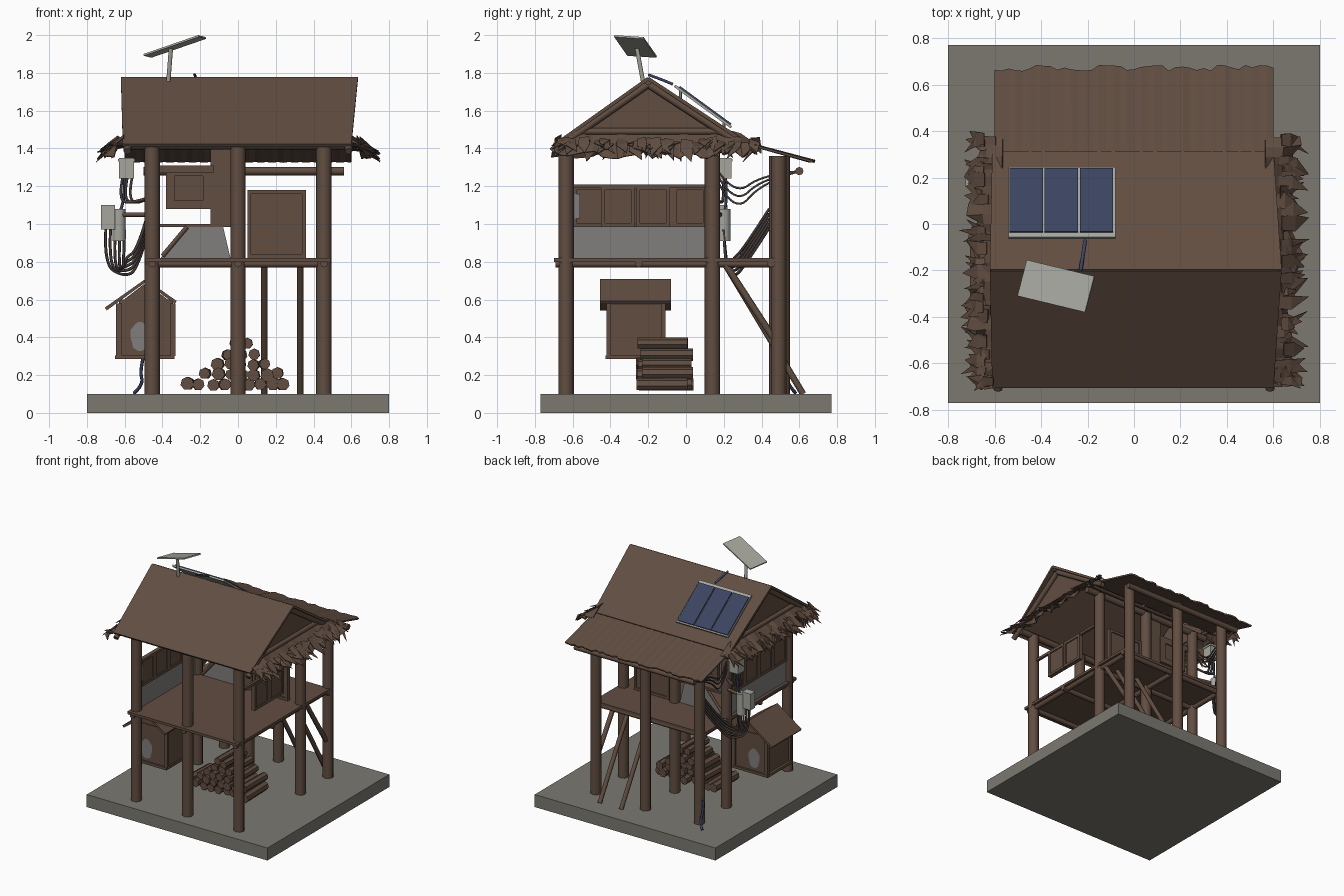
import bpy, bmesh, math, random
from mathutils import Vector

if "Cube" in bpy.data.objects:
    bpy.data.objects.remove(bpy.data.objects["Cube"])

random.seed(4)
R = random.uniform


def material(name, rgb):
    m = bpy.data.materials.new(name)
    m.diffuse_color = (*rgb, 1)
    m.use_nodes = True
    m.node_tree.nodes["Principled BSDF"].inputs["Base Color"].default_value = m.diffuse_color
    return m


WOOD = material("brown_wood", (0.12, 0.075, 0.053))
STONE = material("grey_stone", (0.2, 0.19, 0.165))
PLASTER = material("grey_plaster", (0.22, 0.21, 0.2))
METAL = material("pale_metal", (0.38, 0.38, 0.34))
BLUE = material("solar_blue", (0.045, 0.056, 0.12))
CABLE = material("dark_cable", (0.06, 0.045, 0.04))


def make(name, bm, mat, smooth=False):
    me = bpy.data.meshes.new(name)
    bmesh.ops.recalc_face_normals(bm, faces=bm.faces)
    bm.to_mesh(me)
    bm.free()
    ob = bpy.data.objects.new(name, me)
    bpy.context.collection.objects.link(ob)
    me.materials.append(mat)
    if smooth:
        bpy.ops.object.select_all(action='DESELECT')
        ob.select_set(True)
        bpy.context.view_layer.objects.active = ob
        bpy.ops.object.shade_smooth_by_angle(angle=math.radians(50))
    return ob


def box(name, x0, x1, y0, y1, z0, z1, mat=WOOD):
    bm = bmesh.new()
    bmesh.ops.create_cube(bm, size=1)
    for v in bm.verts:
        v.co = ((x0 + x1) / 2 + v.co.x * (x1 - x0), (y0 + y1) / 2 + v.co.y * (y1 - y0),
                (z0 + z1) / 2 + v.co.z * (z1 - z0))
    return make(name, bm, mat)


def rod(name, a, b, r, mat=WOOD, sides=8, r2=None):
    a, b = Vector(a), Vector(b)
    bm = bmesh.new()
    bmesh.ops.create_cone(bm, cap_ends=True, segments=sides, radius1=r,
                          radius2=r if r2 is None else r2, depth=(b - a).length)
    q = (b - a).to_track_quat('Z', 'Y')
    for v in bm.verts:
        v.co = q @ v.co + (a + b) / 2
    return make(name, bm, mat, True)


def sheet(name, rows, mat=WOOD, thick=0.018):
    """Grid of points given a thickness."""
    bm = bmesh.new()
    vs = [[bm.verts.new(p) for p in row] for row in rows]
    for r0, r1 in zip(vs, vs[1:]):
        for i in range(len(r0) - 1):
            bm.faces.new((r0[i], r0[i + 1], r1[i + 1], r1[i]))
    ob = make(name, bm, mat)
    s = ob.modifiers.new("thickness", 'SOLIDIFY')
    s.thickness, s.offset = thick, 0
    return ob


def cable(name, pts, r=0.008, mat=CABLE):
    cu = bpy.data.curves.new(name, 'CURVE')
    cu.dimensions = '3D'
    cu.bevel_depth, cu.bevel_resolution, cu.resolution_u = r, 1, 6
    sp = cu.splines.new('NURBS')
    sp.points.add(len(pts) - 1)
    for p, c in zip(sp.points, pts):
        p.co = (*c, 1)
    sp.use_endpoint_u, sp.order_u = True, 3
    ob = bpy.data.objects.new(name, cu)
    bpy.context.collection.objects.link(ob)
    cu.materials.append(mat)
    bpy.ops.object.select_all(action='DESELECT')
    ob.select_set(True)
    bpy.context.view_layer.objects.active = ob
    bpy.ops.object.convert(target='MESH')


def framed(name, axis, at, u0, u1, z0, z1, t=0.02):
    """Board with a raised frame; axis is the facing direction."""
    def piece(n, a, b, c, d, h):
        if axis == 'x':
            box(n, at - h, at + h, a, b, c, d)
        else:
            box(n, a, b, at - h, at + h, c, d)
    piece(name + "_board", u0, u1, z0, z1, 0.008)
    for a, b, c, d in ((u0, u0 + t, z0, z1), (u1 - t, u1, z0, z1),
                       (u0 + t, u1 - t, z0, z0 + t), (u0 + t, u1 - t, z1 - t, z1)):
        piece(name + "_frame", a, b, c, d, 0.016)


# Ground slab, posts and beams
box("ground_slab", -0.8, 0.8, -0.77, 0.77, 0, 0.1, STONE)
for x, yb in ((-0.455, 0.48), (0, 0.51), (0.455, 0.49)):
    for y, top in ((-0.635, 1.42), (0.14, 1.44), (yb, 1.36)):
        rod("post", (x, y, 0.1), (x, y, top), 0.041)
    rod("floor_beam", (x, -0.69, 0.79), (x, 0.46, 0.79), 0.02)
for y in (-0.635, -0.25, 0.14, 0.45):
    rod("floor_joist", (-0.49, y, 0.79), (0.49, y, 0.79), 0.02)
for y, z in ((-0.635, 1.42), (0.14, 1.44)):
    rod("top_beam", (-0.58, y, z), (0.58, y, z), 0.025)
rod("rear_pole", (-0.5, 0.6, 1.28), (0.56, 0.6, 1.28), 0.022)
box("floor_deck", -0.49, 0.49, -0.70, 0.47, 0.8, 0.82)
for x in (0.14, 0.33):
    rod("ladder_rail", (x, 0.2, 0.8), (x, 0.62, 0.1), 0.017)
rod("side_brace", (0.455, 0.2, 0.8), (0.455, 0.46, 0.4), 0.018)

# Main roof slopes and ragged rear awning
RIDGE, FRONT, BACK = (-0.2, 1.77), (-0.70, 1.415), (0.31, 1.435)
sheet("roof_front", [[(-0.61, *FRONT), (0.6, *FRONT)], [(-0.62, *RIDGE), (0.635, *RIDGE)]])
sheet("roof_back", [[(-0.62, *RIDGE), (0.635, *RIDGE)], [(-0.61, *BACK), (0.6, *BACK)]])
rod("ridge_pole", (-0.61, -0.2, 1.755), (0.62, -0.2, 1.755), 0.02)
xs = [-0.6 + 1.2 * i / 40 for i in range(41)]
waves = [0.004 * (i % 2) for i in range(41)]
sheet("rear_awning", [[(x, 0.22, 1.452 + w) for x, w in zip(xs, waves)],
                      [(x, 0.67 + R(-0.015, 0.015), 1.33 + w) for x, w in zip(xs, waves)]],
      thick=0.012)

# Gable panels, rafters and shaggy thatch on both ends
for s in (-1, 1):
    bm = bmesh.new()
    tri = [bm.verts.new((s * 0.555, y, z)) for y, z in ((-0.56, 1.49), (0.18, 1.49), (-0.2, 1.74))]
    bm.faces.new(tri)
    g = make("gable_panel", bm, WOOD)
    g.modifiers.new("thickness", 'SOLIDIFY').thickness = 0.015
    rod("gable_tie", (s * 0.58, -0.56, 1.49), (s * 0.58, 0.2, 1.49), 0.018)
    for e in ((-0.71, 1.385), (0.33, 1.395)):
        rod("gable_rafter", (s * 0.585, *e), (s * 0.585, -0.2, 1.74), 0.02)
    n = 27
    ys = [-0.70 + 1.07 * i / (n - 1) for i in range(n)]
    top = [(s * 0.565, y, min(1.49, 1.41 + 0.7 * (y + 0.7), 1.40 + 0.7 * (0.4 - y))) for y in ys]
    mid = [(s * (0.64 + R(-0.01, 0.01)), y, 1.425 + R(-0.015, 0.015)) for y in ys]
    low = [(s * R(0.655, 0.725), y + R(-0.015, 0.015), 1.375 + R(-0.03, 0.02)) for y in ys]
    sheet("thatch_skirt", [top, mid, low], thick=0.006)
    bm = bmesh.new()
    for i in range(60):
        y, w = R(-0.71, 0.37), R(0.025, 0.06)
        x0, z0, x1 = R(0.59, 0.65), R(1.41, 1.46), R(0.68, 0.755)
        z1 = 1.47 - (x1 - 0.6) * R(0.55, 0.95)
        yt = y + R(-0.05, 0.05)
        a = [bm.verts.new(p) for p in ((s * x0, y - w / 2, z0), (s * x0, y + w / 2, z0 + R(-0.02, 0.02)),
                                       (s * (x0 + x1) / 2, y + w * 0.6, (z0 + z1) / 2 + 0.01),
                                       (s * x1, yt, z1),
                                       (s * (x0 + x1) / 2, y - w * 0.6, (z0 + z1) / 2))]
        bm.faces.new((a[0], a[1], a[2], a[4]))
        bm.faces.new((a[4], a[2], a[3]))
    make("thatch_leaves", bm, WOOD).modifiers.new("thickness", 'SOLIDIFY').thickness = 0.004

# Left wall: plaster below, boarded windows above
box("left_plaster", -0.465, -0.45, -0.6, 0.11, 0.82, 0.985, PLASTER)
for y in (-0.6, -0.4225, -0.245, -0.0675):
    framed("left_window", 'x', -0.457, y, y + 0.1775, 0.985, 1.2)
for y in (-0.45, -0.265):
    framed("right_shutter", 'x', 0.45, y, y + 0.18, 0.985, 1.2)
box("right_rail", 0.44, 0.46, -0.6, 0.11, 1.19, 1.21)
box("plaster_patch", -0.448, -0.44, -0.59, -0.56, 1.03, 1.16, PLASTER)

# Back wall: plaster, window and door
sheet("back_plaster", [[(-0.41, 0.13, 0.82), (-0.04, 0.13, 0.82)],
                       [(-0.27, 0.13, 0.99), (-0.08, 0.13, 0.99)]], PLASTER, 0.012)
rod("back_brace", (-0.4, 0.12, 0.83), (-0.27, 0.12, 0.985), 0.012)
box("back_sill", -0.42, -0.04, 0.12, 0.14, 0.985, 1.0)
framed("back_window", 'y', 0.13, -0.38, -0.14, 1.08, 1.3, 0.045)
box("window_header", -0.42, -0.13, 0.1, 0.14, 1.27, 1.31)
box("back_board", -0.145, -0.03, 0.12, 0.14, 0.99, 1.42)
framed("door", 'y', 0.13, 0.05, 0.36, 0.82, 1.18)

# Small animal hut beside the front-left post
box("hut_body", -0.63, -0.345, -0.41, -0.12, 0.3, 0.6)
box("hut_base", -0.65, -0.335, -0.425, -0.105, 0.285, 0.305)
for x in (-0.63, -0.345):
    for y in (-0.41, -0.12):
        box("hut_corner", x - 0.015, x + 0.015, y - 0.012, y + 0.012, 0.3, 0.58)
sheet("hut_roof", [[(-0.7, y, 0.55), (-0.49, y, 0.7), (-0.33, y, 0.585)] for y in (-0.455, -0.08)], thick=0.018)
for y in (-0.4, -0.13):
    sheet("hut_gable", [[(-0.63, y, 0.58), (-0.345, y, 0.58)], [(-0.5, y, 0.68), (-0.48, y, 0.68)]], thick=0.01)
for y in (-0.4135, -0.1165):
    bm = bmesh.new()
    ring = [bm.verts.new((-0.52 + 0.05 * math.cos(t) * (1 + 0.12 * math.sin(5 * t)), y,
                          0.405 + 0.078 * math.sin(t)))
            for t in (i * math.tau / 14 for i in range(14))]
    bm.faces.new(ring)
    make("hut_patch", bm, PLASTER)

# Log pile
for row, count in enumerate((9, 7, 5, 3, 2)):
    for i in range(count):
        x = 0.02 + (i - (count - 1) / 2) * 0.064 - 0.03 * (row == 0) + R(-0.008, 0.008)
        z = 0.152 + row * 0.053 + R(-0.006, 0.006)
        rod("log", (x, -0.25 + R(-0.02, 0.03), z), (x + R(-0.01, 0.01), 0.01 + R(-0.03, 0.03), z),
            R(0.029, 0.036), sides=7)

# Solar panel rack on the back slope
SLOPE = -0.73


def on_slope(x0, x1, y0, y1, lift):
    return [[(x, y, 1.70 + SLOPE * y + lift) for x in (x0, x1)] for y in (y0, y1)]


sheet("solar_frame", on_slope(-0.54, -0.08, -0.06, 0.24, -0.012), METAL, 0.014)
for i in range(3):
    x = -0.535 + i * 0.151
    sheet("solar_cell", on_slope(x, x + 0.143, -0.035, 0.237, 0), BLUE, 0.012)
for x in (-0.5, -0.12):
    for y in (-0.03, 0.2):
        rod("solar_leg", (x, y, 1.60 + SLOPE * y), (x, y, 1.69 + SLOPE * y), 0.008, METAL, 6)

# Tilted aerial plate on a mast
rod("aerial_mast", (-0.37, -0.225, 1.74), (-0.355, -0.26, 1.93), 0.012, METAL)
sheet("aerial_plate", [[(-0.50, -0.31, 1.895), (-0.21, -0.38, 1.995)],
                       [(-0.46, -0.155, 1.885), (-0.17, -0.225, 1.985)]], METAL, 0.01)
cable("aerial_cable", [(-0.23, -0.2, 1.79), (-0.22, -0.14, 1.77), (-0.21, -0.07, 1.74)], 0.008, BLUE)

# Meter boxes and hanging cables on the left
box("upper_meter", -0.63, -0.55, 0.16, 0.24, 1.24, 1.35, METAL)
box("meter_cap", -0.635, -0.545, 0.155, 0.245, 1.33, 1.345, METAL)
box("lower_meter", -0.725, -0.65, 0.16, 0.22, 0.97, 1.1, METAL)
rod("meter_drum", (-0.63, 0.2, 0.91), (-0.63, 0.2, 1.08), 0.035, METAL, 12)
rod("meter_arm", (-0.69, 0.2, 1.05), (-0.46, 0.15, 1.05), 0.012)
for i in range(5):
    x, d = -0.70 + 0.025 * i, 0.025 * i
    cable("hanging_cable", [(x, 0.2, 0.97), (x - 0.01, 0.21, 0.78 - d / 2), (-0.6, 0.25, 0.72 + d),
                            (-0.53, 0.3, 0.76 + d), (-0.47, 0.44, 0.98 + d)])
for i in range(3):
    x = -0.61 + 0.025 * i
    cable("feed_cable", [(x, 0.2, 1.25), (x - 0.02, 0.2, 1.15), (x + 0.02, 0.19, 1.1), (-0.47, 0.16, 1.14)])
    cable("span_cable", [(-0.48, 0.17, 1.22 + 0.03 * i), (-0.49, 0.26, 1.05 + 0.05 * i),
                         (-0.49, 0.4, 1.22 + 0.02 * i), (-0.49, 0.6, 1.28)], 0.006)
cable("drop_cable", [(-0.6, 0.21, 1.25), (-0.6, 0.22, 1.1), (-0.63, 0.2, 1.06)], 0.008, BLUE)
cable("ground_cable", [(-0.5, 0.5, 0.3), (-0.52, 0.52, 0.22), (-0.5, 0.54, 0.15), (-0.55, 0.58, 0.105)], 0.009, BLUE)
